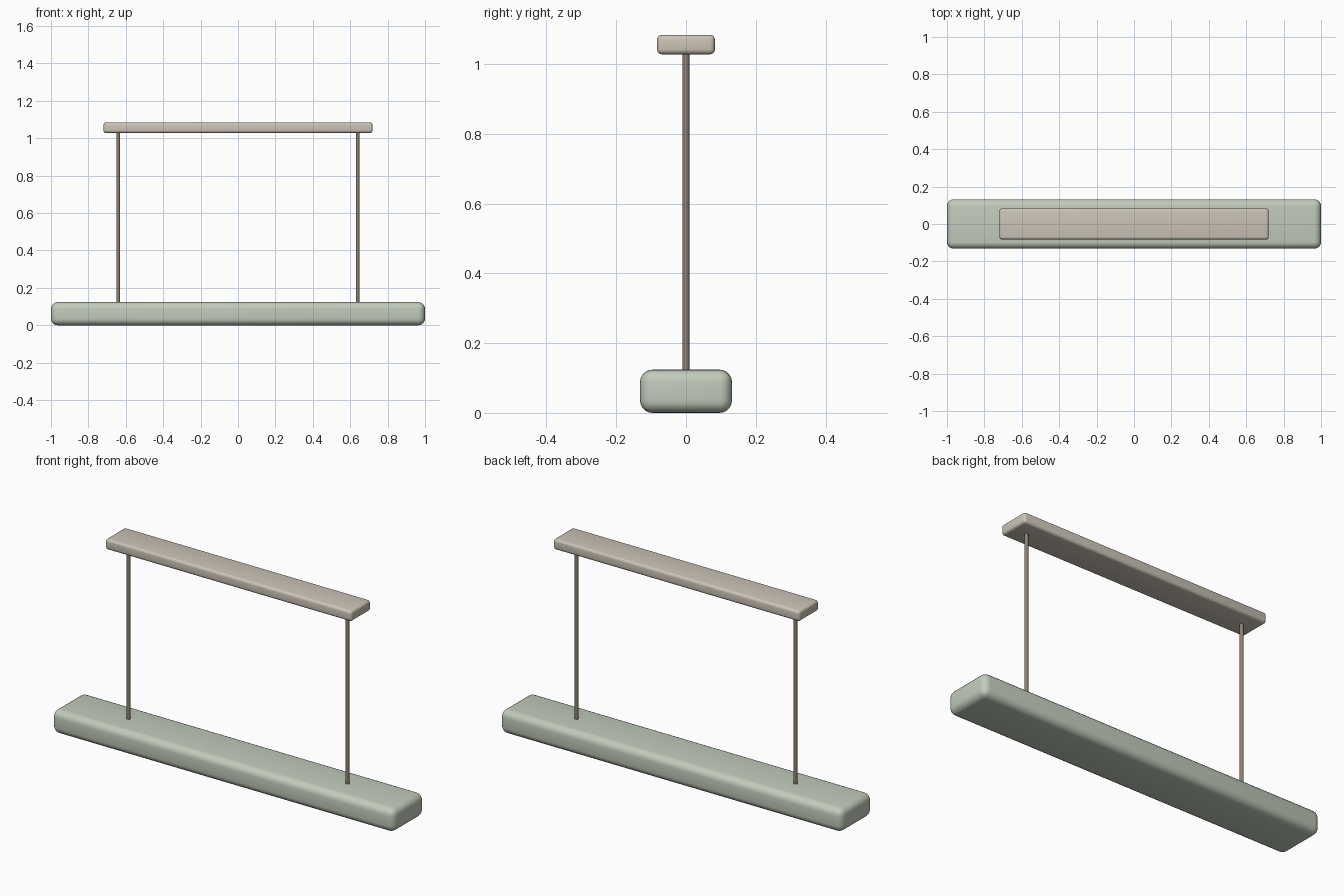
import bpy, math

if "Cube" in bpy.data.objects:
    bpy.data.objects.remove(bpy.data.objects["Cube"])


def material(name, rgb):
    m = bpy.data.materials.new(name)
    m.diffuse_color = (*rgb, 1.0)
    m.use_nodes = True
    m.node_tree.nodes["Principled BSDF"].inputs["Base Color"].default_value = m.diffuse_color
    return m


def finish(obj, name, mat):
    obj.name = name
    obj.data.materials.append(mat)
    bpy.ops.object.shade_smooth_by_angle(angle=math.radians(35))
    return obj


def rounded_box(name, size, z_mid, radius, segments, mat):
    bpy.ops.mesh.primitive_cube_add(size=1, location=(0, 0, z_mid))
    obj = bpy.context.object
    obj.scale = size
    bpy.ops.object.transform_apply(location=False, rotation=False, scale=True)
    bevel = obj.modifiers.new("rounding", 'BEVEL')
    bevel.width = radius
    bevel.segments = segments
    bpy.ops.object.modifier_apply(modifier=bevel.name)
    return finish(obj, name, mat)


sage = material("sage", (0.54, 0.60, 0.50))
beige = material("beige", (0.60, 0.55, 0.47))
bronze = material("bronze", (0.27, 0.22, 0.16))

# Long light bar and ceiling canopy
BAR_TOP, CANOPY_BOTTOM, CANOPY_TOP = 0.124, 1.028, 1.084
rounded_box("light_bar", (2.0, 0.264, BAR_TOP), BAR_TOP / 2, 0.036, 5, sage)
rounded_box("ceiling_canopy", (1.44, 0.166, CANOPY_TOP - CANOPY_BOTTOM),
            (CANOPY_TOP + CANOPY_BOTTOM) / 2, 0.014, 4, beige)

# Two suspension rods, sunk slightly into both bars
for side, x in (("left", -0.64), ("right", 0.64)):
    low, high = BAR_TOP - 0.01, CANOPY_BOTTOM + 0.01
    bpy.ops.mesh.primitive_cylinder_add(vertices=20, radius=0.0095, depth=high - low,
                                        location=(x, 0, (low + high) / 2))
    finish(bpy.context.object, side + "_suspension_rod", bronze)
